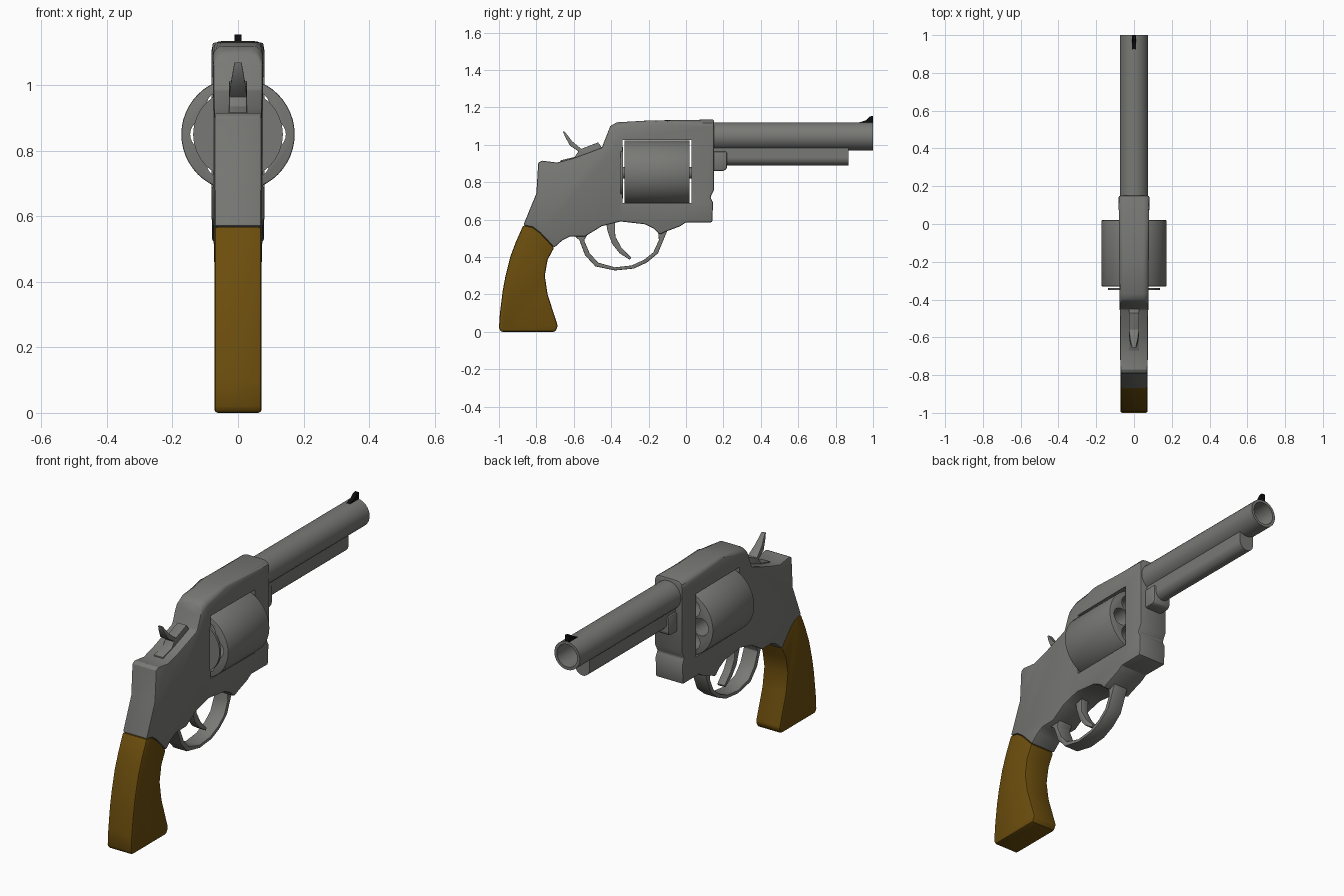
import bpy, bmesh, math

old = bpy.data.objects.get("Cube")
if old:
    bpy.data.objects.remove(old, do_unlink=True)


def material(name, rgb):
    m = bpy.data.materials.new(name)
    m.use_nodes = True
    m.diffuse_color = (*rgb, 1)
    m.node_tree.nodes["Principled BSDF"].inputs["Base Color"].default_value = (*rgb, 1)
    return m


STEEL = material("grey steel", (0.19, 0.19, 0.18))
WOOD = material("brown wood", (0.15, 0.075, 0.004))
BLACK = material("black", (0.004, 0.004, 0.004))


def finish(bm, name, mat):
    bmesh.ops.recalc_face_normals(bm, faces=bm.faces)
    mesh = bpy.data.meshes.new(name)
    bm.to_mesh(mesh)
    bm.free()
    mesh.materials.append(mat)
    ob = bpy.data.objects.new(name, mesh)
    bpy.context.collection.objects.link(ob)
    return ob


def select(ob):
    bpy.ops.object.select_all(action='DESELECT')
    bpy.context.view_layer.objects.active = ob
    ob.select_set(True)


def smooth(ob):
    select(ob)
    bpy.ops.object.shade_smooth_by_angle(angle=math.radians(30))


def soften(ob, width):
    mod = ob.modifiers.new("Soft edges", 'BEVEL')
    mod.width, mod.segments, mod.limit_method = width, 2, 'ANGLE'
    mod.angle_limit = math.radians(40)
    select(ob)
    bpy.ops.object.modifier_apply(modifier=mod.name)


def cut(ob, cutter):
    mod = ob.modifiers.new("Cut", 'BOOLEAN')
    mod.operation, mod.solver, mod.object = 'DIFFERENCE', 'EXACT', cutter
    select(ob)
    bpy.ops.object.modifier_apply(modifier=mod.name)
    bpy.data.objects.remove(cutter, do_unlink=True)


def prism(name, outline, width, mat, bevel=0, crown=0):
    """Side outline (y, z) extruded across x; width is a number or a function of (y, z)."""
    half = width if callable(width) else lambda y, z: width
    bm = bmesh.new()
    sides = [[bm.verts.new((s * half(y, z), y, z)) for y, z in outline] for s in (-1, 1)]
    for ring in sides:
        bm.faces.new(ring)
    n = len(outline)
    for i in range(n):
        j = (i + 1) % n
        bm.faces.new((sides[0][i], sides[0][j], sides[1][j], sides[1][i]))
    if crown:  # broad rounding along the top strap
        top = [e for e in bm.edges
               if min(v.co.z for v in e.verts) > 1.09 and abs(e.verts[0].co.x + e.verts[1].co.x) > 0.05]
        bmesh.ops.bevel(bm, geom=top, offset=crown, segments=4, profile=0.5, affect='EDGES')
    ob = finish(bm, name, mat)
    if bevel:
        soften(ob, bevel)
    return ob


def rods(name, y0, y1, radius, centres, mat=STEEL, sides=32):
    """One or more round bars along y at the given (x, z) centres."""
    bm = bmesh.new()
    for x, z in centres:
        rings = [[bm.verts.new((x + radius * math.cos(t), y, z + radius * math.sin(t)))
                  for t in (math.tau * i / sides for i in range(sides))] for y in (y0, y1)]
        bm.faces.new(rings[0])
        bm.faces.new(rings[1])
        for i in range(sides):
            j = (i + 1) % sides
            bm.faces.new((rings[0][i], rings[0][j], rings[1][j], rings[1][i]))
    return finish(bm, name, mat)


def box_outline(y0, y1, z0, z1):
    return [(y0, z0), (y1, z0), (y1, z1), (y0, z1)]


# Frame, slightly wider toward the barrel, with a window for the drum
frame = prism("frame", [
    (-.87, .57), (-.80, .74), (-.79, .905), (-.77, .915), (-.69, .905), (-.60, .93),
    (-.45, .985), (-.405, 1.10), (-.37, 1.12), (-.20, 1.13), (.15, 1.135), (.15, .76),
    (.13, .72), (.145, .69), (.14, .585), (0, .585), (-.03, .565), (-.11, .535),
    (-.14, .52), (-.17, .55), (-.22, .575), (-.35, .59), (-.45, .565), (-.54, .51),
    (-.62, .51), (-.66, .49), (-.705, .45), (-.78, .53), (-.82, .56)],
    lambda y, z: 0.08 + 0.01 * y, STEEL, 0.01, 0.032)
cut(frame, prism("window_cutter", box_outline(-.34, .03, .69, 1.025), 0.3, STEEL))
smooth(frame)

# Wooden grip
smooth(prism("grip", [
    (-.87, .57), (-.91, .48), (-.94, .40), (-.965, .30), (-.98, .22), (-.995, .10),
    (-1, .02), (-.99, 0), (-.70, 0), (-.685, .03), (-.74, .20), (-.755, .30),
    (-.74, .385), (-.705, .45), (-.78, .53), (-.82, .56)], 0.072, WOOD, 0.01))

# Drum with six through chambers
AXIS = 0.85
drum = rods("drum", -.33, .02, .173, [(0, AXIS)], sides=48)
soften(drum, 0.005)
chambers = [(.1 * math.cos(k * math.pi / 3), AXIS + .1 * math.sin(k * math.pi / 3)) for k in range(6)]
cut(drum, rods("chamber_cutter", -.5, .2, .046, chambers, sides=24))
smooth(drum)
smooth(rods("rear_plate", -.35, -.338, .137, [(0, AXIS)]))
smooth(rods("drum_axle", -.345, .06, .03, [(0, AXIS)]))

# Barrel, lower rod and crane
barrel = rods("barrel", .10, 1, .075, [(0, 1.045)])
cut(barrel, rods("bore_cutter", .2, 1.1, .06, [(0, 1.045)]))
smooth(barrel)
smooth(rods("lower_rod", .10, .87, .042, [(0, .932)]))
smooth(prism("rod_web", box_outline(.10, .87, .932, .985), .042, STEEL))
smooth(prism("crane", [(.10, .86), (.205, .86), (.22, .875), (.22, .965), (.10, .965)],
             .052, STEEL, .012))

# Front sight
prism("front_sight", [(.91, 1.115), (.96, 1.13), (.98, 1.15), (1, 1.155), (1, 1.115)], .011, BLACK)

# Trigger guard and trigger
smooth(prism("trigger_guard", [
    (-.60, .515), (-.57, .49), (-.54, .41), (-.485, .35), (-.38, .328), (-.28, .338),
    (-.21, .37), (-.15, .42), (-.125, .48), (-.10, .54), (-.15, .545), (-.145, .49),
    (-.175, .425), (-.225, .385), (-.29, .355), (-.38, .345), (-.47, .37),
    (-.515, .42), (-.545, .49), (-.52, .53)], .042, STEEL, .004))
smooth(prism("trigger", [
    (-.43, .60), (-.42, .54), (-.395, .47), (-.355, .42), (-.30, .385), (-.293, .397),
    (-.345, .45), (-.378, .51), (-.38, .60)], .022, STEEL, .003))

# Hammer, narrowing to the tip of its spur
smooth(prism("hammer", [
    (-.67, .90), (-.67, .917), (-.595, .935), (-.575, .965), (-.62, .995), (-.645, 1.04),
    (-.658, 1.07), (-.648, 1.07), (-.61, 1.02), (-.56, .978), (-.47, 1.013), (-.45, .985), (-.47, .92)],
    lambda y, z: .027 if z < .98 or y > -.5 else .027 - .18 * (z - .98), STEEL, .002))
